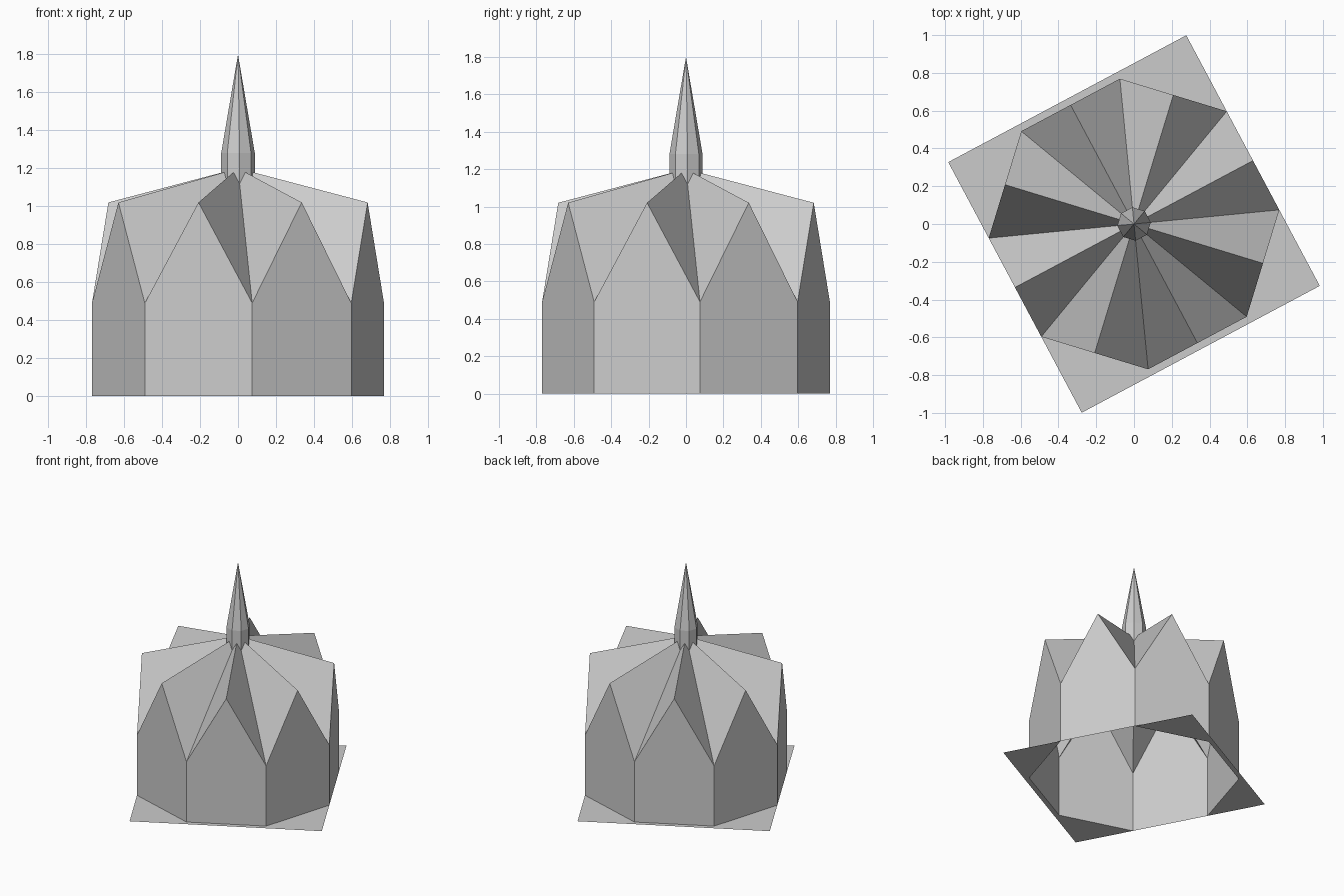
import bpy
import bmesh
from math import cos, sin, pi, radians
from mathutils import Matrix

if "Cube" in bpy.data.objects:
    bpy.data.objects.remove(bpy.data.objects["Cube"], do_unlink=True)

SIDES = 8
APOTHEM = 0.714
RADIUS = APOTHEM / cos(pi / SIDES)
TURN = Matrix.Rotation(radians(28.05), 4, 'Z')
EAVE, PEAK, CENTRE = 0.49, 1.02, 1.2

grey = bpy.data.materials.new("plain_grey")
grey.use_nodes = True
colour = (0.6, 0.6, 0.6, 1)
grey.diffuse_color = colour
grey.node_tree.nodes["Principled BSDF"].inputs["Base Color"].default_value = colour


def build(name, polygons):
    """Make a flat-shaded object from polygons given as lists of points."""
    bm = bmesh.new()
    for points in polygons:
        bm.faces.new([bm.verts.new(p) for p in points])
    bmesh.ops.remove_doubles(bm, verts=bm.verts, dist=1e-4)
    bm.transform(TURN)
    bm.normal_update()
    mesh = bpy.data.meshes.new(name)
    bm.to_mesh(mesh)
    bm.free()
    mesh.materials.append(grey)
    obj = bpy.data.objects.new(name, mesh)
    bpy.context.collection.objects.link(obj)
    return obj


def corner(k, z, radius=RADIUS):
    a = (k - 0.5) * 2 * pi / SIDES
    return (radius * cos(a), radius * sin(a), z)


def gable(k):
    a = k * 2 * pi / SIDES
    return (APOTHEM * cos(a), APOTHEM * sin(a), PEAK)


# Gabled walls and the folded roof with a ridge over each gable
walls, roof = [], []
apex = (0, 0, CENTRE)
for k in range(SIDES):
    left, right, tip = corner(k, EAVE), corner(k + 1, EAVE), gable(k)
    walls.append([corner(k, 0), corner(k + 1, 0), right, tip, left])
    roof += [[left, tip, apex], [tip, right, apex]]
build("gabled_walls", walls)
build("folded_roof", roof)

# Spire: short shaft with a pointed cap
SPIRE_R, SPIRE_BASE, SPIRE_EAVE, SPIRE_TOP = 0.089, 1.12, 1.28, 1.8
spire = []
for k in range(SIDES):
    low = [corner(k + i, SPIRE_BASE, SPIRE_R) for i in (0, 1)]
    high = [corner(k + i, SPIRE_EAVE, SPIRE_R) for i in (0, 1)]
    spire += [[low[0], low[1], high[1], high[0]],
              [high[0], high[1], (0, 0, SPIRE_TOP)]]
build("spire", spire)

# Thin ground plate, open under the building
HALF_DEPTH = 0.7515
edge = RADIUS * sin(pi / SIDES)
plate = []
for sx in (1, -1):
    for sy in (1, -1):
        pts = [(APOTHEM, HALF_DEPTH), (edge, HALF_DEPTH), (edge, APOTHEM), (APOTHEM, edge)]
        pts = [(sx * x, sy * y, 0) for x, y in pts]
        plate.append(pts if sx == sy else pts[::-1])
for s in (1, -1):
    plate.append([(s * x, s * y, 0) for x, y in (
        (-edge, APOTHEM), (edge, APOTHEM), (edge, HALF_DEPTH), (-edge, HALF_DEPTH))])
build("ground_plate", plate)
